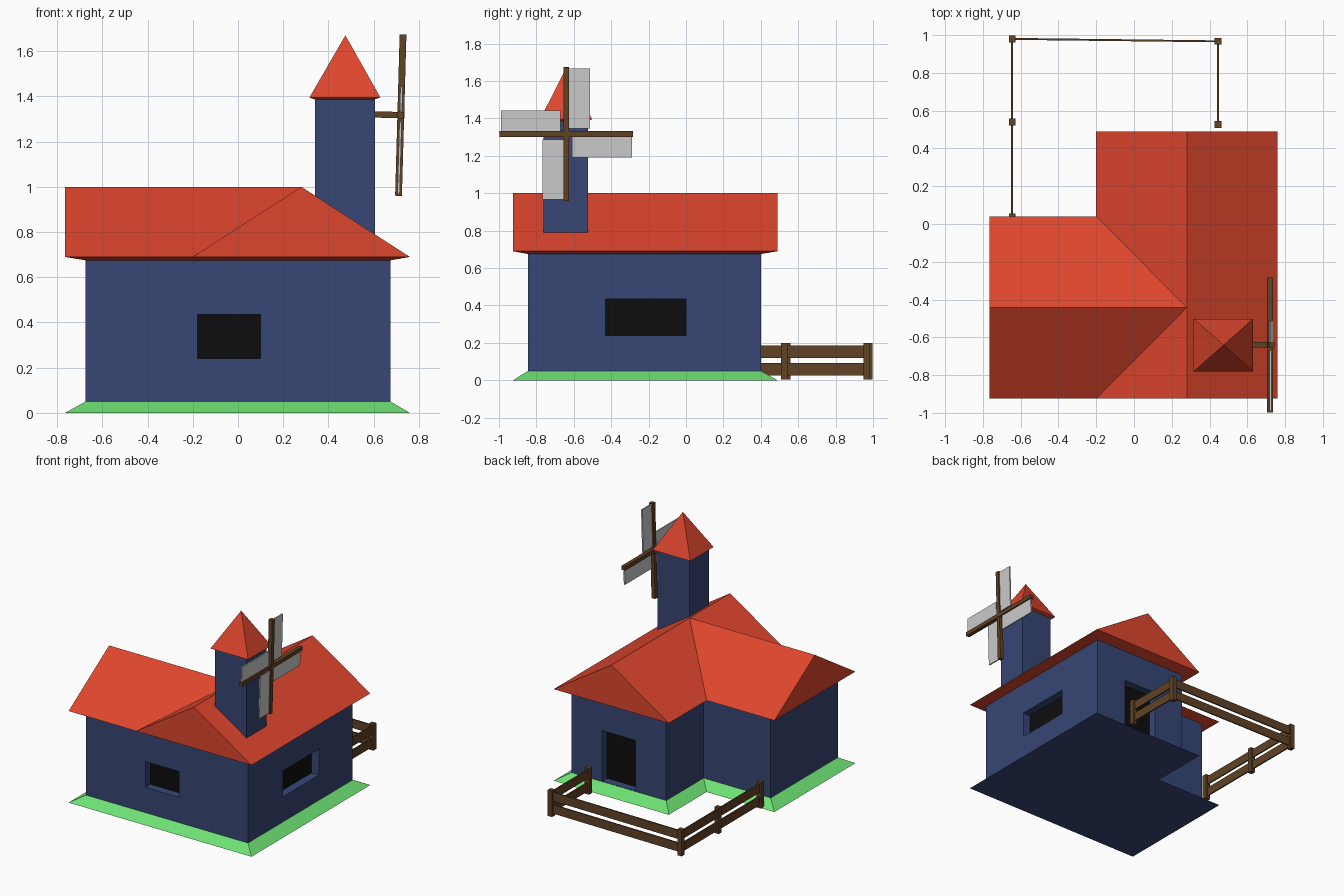
import bpy
from math import pi
from mathutils import Matrix, Vector

if "Cube" in bpy.data.objects:
    bpy.data.objects.remove(bpy.data.objects["Cube"])


def material(name, rgb):
    m = bpy.data.materials.new(name)
    m.diffuse_color = (*rgb, 1)
    m.use_nodes = True
    m.node_tree.nodes["Principled BSDF"].inputs["Base Color"].default_value = m.diffuse_color
    return m


BLUE = material("wall_blue", (0.038, 0.061, 0.178))
RED = material("roof_red", (0.73, 0.061, 0.026))
GREEN = material("grass_green", (0.156, 0.75, 0.17))
BROWN = material("wood_brown", (0.117, 0.054, 0.019))
BLACK = material("opening_black", (0.004, 0.004, 0.004))


def mesh(name, verts, faces, mats=(), slots=None):
    me = bpy.data.meshes.new(name)
    me.from_pydata([tuple(v) for v in verts], [], faces)
    for m in mats:
        me.materials.append(m)
    for i, s in enumerate(slots or []):
        me.polygons[i].material_index = s
    ob = bpy.data.objects.new(name, me)
    bpy.context.collection.objects.link(ob)
    return ob


def box(name, lo, hi, mat=None, matrix=None):
    v = [Vector((x, y, z)) for z in (lo[2], hi[2]) for y in (lo[1], hi[1]) for x in (lo[0], hi[0])]
    if matrix:
        v = [matrix @ p for p in v]
    f = [(0, 2, 3, 1), (4, 5, 7, 6), (0, 1, 5, 4), (1, 3, 7, 5), (3, 2, 6, 7), (2, 0, 4, 6)]
    return mesh(name, v, f, [mat] if mat else [])


def loop(outline, z):
    return [(x, y, z) for x, y in outline]


def band(a, b, n):
    """Quads joining the loop starting at index a up to the loop at index b."""
    return [(a + i, a + (i + 1) % n, b + (i + 1) % n, b + i) for i in range(n)]


# L-shaped outlines: eaves / grass edge, and walls
outer = [(-.765, -.925), (.76, -.925), (.76, .49), (-.2, .49), (-.2, .04), (-.765, .04)]
inner = [(-.675, -.845), (.675, -.845), (.675, .4), (-.115, .4), (-.115, -.045), (-.675, -.045)]

# House body: floor, sloping grass skirt, walls
house = mesh("house_walls",
             loop(outer, 0) + loop(inner, .05) + loop(inner, .677),
             [(5, 4, 3, 2, 1, 0)] + band(0, 6, 6) + band(6, 12, 6) + [tuple(range(12, 18))],
             [BLUE, GREEN], [0] + [1] * 6 + [0] * 7)

# Recessed openings: cutter plus black pane at the back of the recess
D = .065
openings = {
    "front_window": ((-.18, -.95, .24), (.10, -.845 + D, .435), 1, -.845 + D),
    "right_window": ((.675 - D, -.43, .24), (.8, 0, .435), 0, .675 - D),
    "back_door": ((.14, .4 - D, .052), (.42, .5, .435), 1, .4 - D),
}
for name, (lo, hi, axis, depth) in openings.items():
    cutter = box(name + "_cutter", lo, hi)
    cutter.hide_render = True
    cutter.display_type = 'WIRE'
    mod = house.modifiers.new(name, 'BOOLEAN')
    mod.operation = 'DIFFERENCE'
    mod.solver = 'EXACT'
    mod.object = cutter
    plo, phi = list(lo), list(hi)
    plo[axis], phi[axis] = depth - .004, depth + .004
    box(name + "_pane", plo, phi, BLACK)

# Main roof: two crossing gables with sloping soffit
ridge = [(.28, -.925, 1), (.28, .49, 1), (.28, -.4425, 1), (-.765, -.4425, 1), (-.2, -.925, .69)]
F, B, C, L, V = 12, 13, 14, 15, 16
mesh("main_roof", loop(outer, .69) + loop(inner, .675) + ridge,
     [(1, 2, B, C, F), (V, 1, F), (V, F, C), (0, V, C, L), (5, 0, L), (L, C, 4, 5),
      (C, B, 3, 4), (2, 3, B)] + band(6, 0, 6), [RED])

# Tower with pyramid cap
box("tower", (.34, -.762, .72), (.605, -.525, 1.39), BLUE)


def rect(x0, x1, y0, y1):
    return [(x0, y0), (x1, y0), (x1, y1), (x0, y1)]


mesh("tower_roof",
     loop(rect(.34, .605, -.762, -.525), 1.387) + loop(rect(.316, .63, -.78, -.502), 1.395) + [(.475, -.641, 1.67)],
     [(3, 2, 1, 0)] + band(0, 4, 4) + [(4 + i, 4 + (i + 1) % 4, 8) for i in range(4)], [RED])

# Windmill: axle, crossed spars and four sails, tilted slightly
hub = Matrix.Translation((.72, -.64, 1.317)) @ Matrix.Rotation(.028, 4, 'Y')
box("mill_axle", (-.125, -.015, -.014), (.016, .015, .014), BROWN, hub)
for k in range(4):
    turn = hub @ Matrix.Rotation(-k * pi / 2, 4, 'X')
    box(f"mill_sail_{k + 1}", (-.005, .014, .03), (.005, .126, .35), None, turn)
    if k < 2:
        box(f"mill_spar_{k + 1}", (-.015, -.015, -.357), (.015, .015, .357), BROWN, turn)

# Fence: posts along a path, two rails between neighbours
posts = [(-.645, .037), (-.645, .54), (-.645, .98), (.445, .967), (.445, .527)]
for i, (x, y) in enumerate(posts):
    box(f"fence_post_{i + 1}", (x - .018, y - .018, .004), (x + .018, y + .018, .2), BROWN)
for i, (p, q) in enumerate(zip(posts, posts[1:])):
    a, b = Vector((*p, 0)), Vector((*q, 0))
    d = b - a
    m = Matrix.Translation(a) @ d.to_track_quat('X', 'Z').to_matrix().to_4x4()
    for z, part in ((.025, "lower"), (.12, "upper")):
        box(f"fence_{part}_rail_{i + 1}", (0, -.005, z), (d.length, .005, z + .066), BROWN, m)
